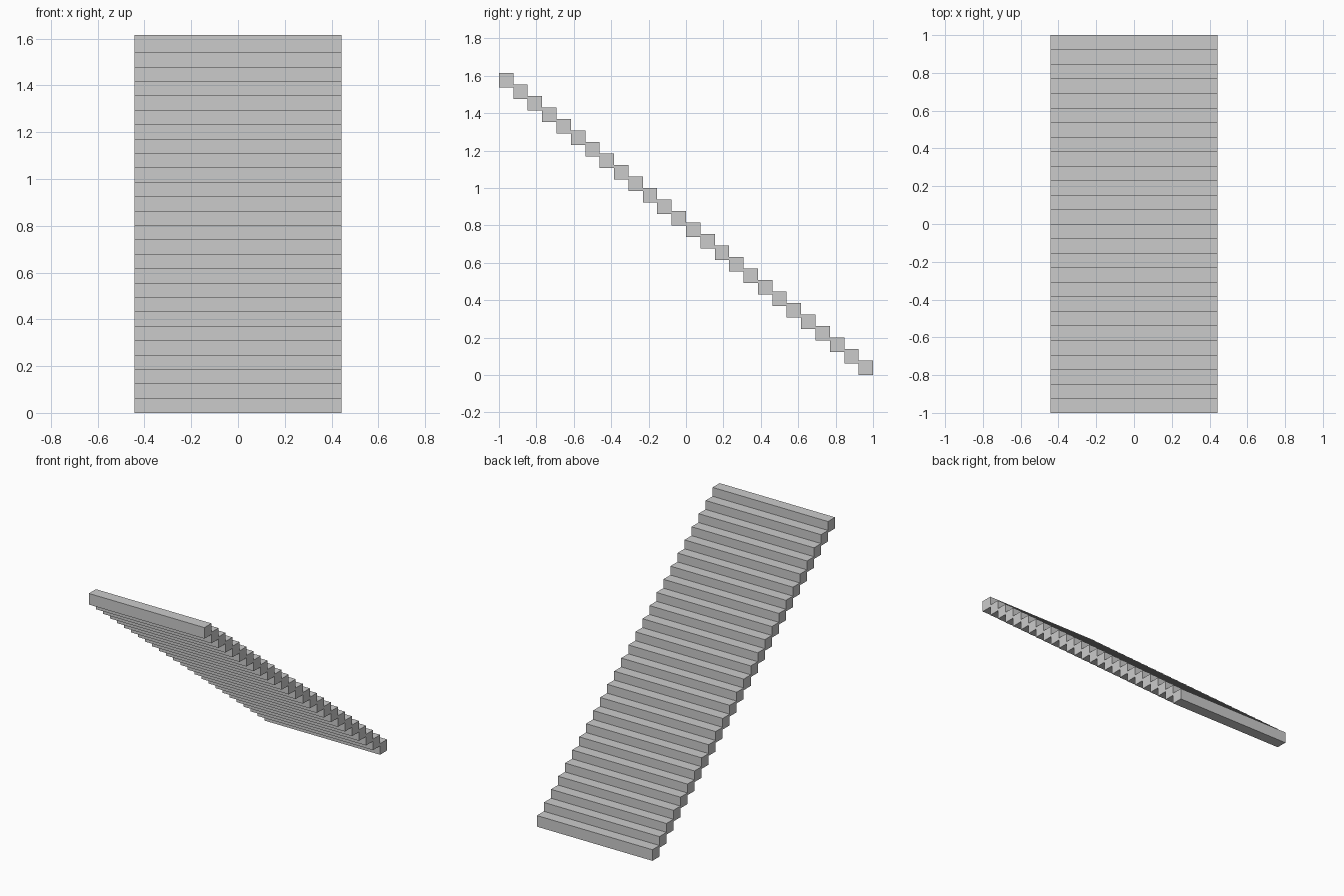
import bpy

if "Cube" in bpy.data.objects:
    bpy.data.objects.remove(bpy.data.objects["Cube"])

STEPS = 26
WIDTH = 0.885
TREAD = 2 / STEPS       # depth and height of each square-section step
RISE = TREAD * 0.8      # steps overlap slightly in height

# Lowest step, at the back
bpy.ops.mesh.primitive_cube_add(size=1, location=(0, 1 - TREAD / 2, TREAD / 2))
stairs = bpy.context.object
stairs.name = "stair_steps"
stairs.scale = (WIDTH, TREAD, TREAD)
bpy.ops.object.transform_apply(location=False, rotation=False, scale=True)

# Flight rising toward the front
array = stairs.modifiers.new("flight", 'ARRAY')
array.count = STEPS
array.use_relative_offset = False
array.use_constant_offset = True
array.constant_offset_displace = (0, -TREAD, RISE)
